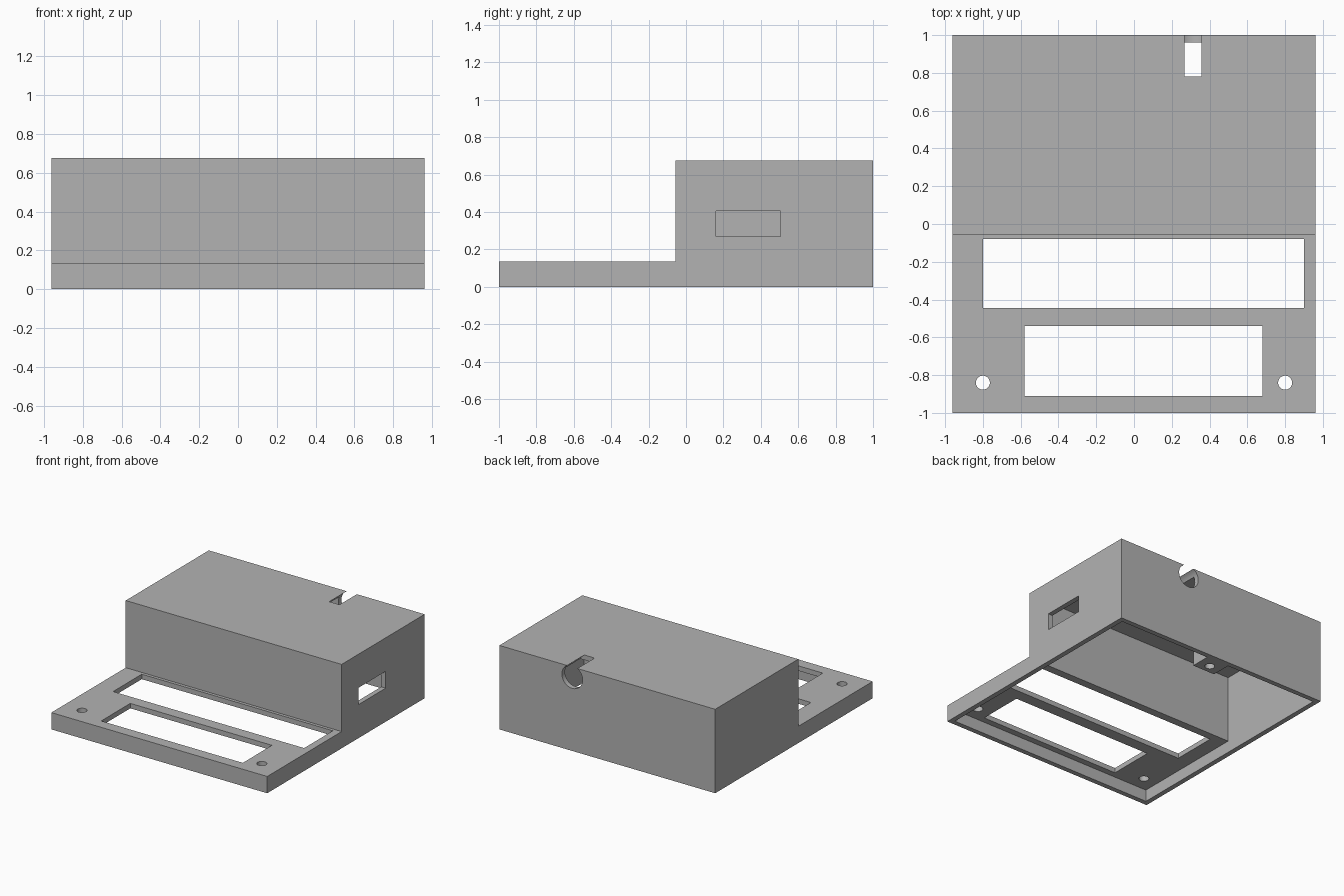
import bpy, bmesh
from mathutils import Matrix, Vector

cube = bpy.data.objects.get("Cube")
if cube:
    bpy.data.objects.remove(cube, do_unlink=True)

HALF_W, LOW, TALL, STEP, WALL = 0.96, 0.135, 0.675, -0.055, 0.04

grey = bpy.data.materials.new("plain grey")
grey.use_nodes = True
grey.diffuse_color = (0.45, 0.45, 0.45, 1)
grey.node_tree.nodes["Principled BSDF"].inputs["Base Color"].default_value = grey.diffuse_color


def finish(name, bm):
    bmesh.ops.recalc_face_normals(bm, faces=bm.faces)
    mesh = bpy.data.meshes.new(name)
    bm.to_mesh(mesh)
    bm.free()
    mesh.materials.append(grey)
    obj = bpy.data.objects.new(name, mesh)
    bpy.context.collection.objects.link(obj)
    return obj


def side_profile(name, points, half_width):
    """Extrude a (y, z) outline across x."""
    bm = bmesh.new()
    face = bm.faces.new([bm.verts.new((-half_width, y, z)) for y, z in points])
    moved = bmesh.ops.extrude_face_region(bm, geom=[face])["geom"]
    verts = [v for v in moved if isinstance(v, bmesh.types.BMVert)]
    bmesh.ops.translate(bm, verts=verts, vec=(2 * half_width, 0, 0))
    return finish(name, bm)


def box(name, low, high):
    low, high = Vector(low), Vector(high)
    bm = bmesh.new()
    bmesh.ops.create_cube(bm, size=1, matrix=Matrix.Translation((low + high) / 2)
                          @ Matrix.Diagonal((*(high - low), 1)))
    return finish(name, bm)


def cylinder(name, centre, radius, length, axis="Z"):
    turn = Matrix.Rotation(1.5707963, 4, "X") if axis == "Y" else Matrix()
    bm = bmesh.new()
    bmesh.ops.create_cone(bm, cap_ends=True, segments=48, radius1=radius, radius2=radius,
                          depth=length, matrix=Matrix.Translation(centre) @ turn)
    return finish(name, bm)


def cut(target, cutter):
    """Subtract the cutter, bake the result and drop the cutter."""
    mod = target.modifiers.new("cut", "BOOLEAN")
    mod.operation, mod.solver, mod.object = "DIFFERENCE", "EXACT", cutter
    bpy.context.view_layer.update()
    evaluated = target.evaluated_get(bpy.context.evaluated_depsgraph_get())
    baked = bpy.data.meshes.new_from_object(evaluated)
    target.modifiers.clear()
    target.data = baked
    bpy.data.objects.remove(cutter, do_unlink=True)


# Stepped shell, hollow and open underneath
case = side_profile("case_shell", [(-1, 0), (1, 0), (1, TALL), (STEP, TALL),
                                   (STEP, LOW), (-1, LOW)], HALF_W)
inner_back, inner_step = 1 - WALL, STEP + WALL
cut(case, side_profile("cavity", [(WALL - 1, -0.1), (inner_back, -0.1),
                                  (inner_back, TALL - WALL), (inner_step, TALL - WALL),
                                  (inner_step, LOW - WALL), (WALL - 1, LOW - WALL)],
                       HALF_W - WALL))

# Two openings in the low deck
cut(case, box("long_opening", (-0.8, -0.445, 0.05), (0.9, -0.08, 0.2)))
cut(case, box("short_opening", (-0.58, -0.91, 0.05), (0.68, -0.54, 0.2)))

# Screw holes in the low deck
for x in (-0.8, 0.8):
    cut(case, cylinder("screw_hole", (x, -0.84, 0.1), 0.037, 0.2))

# Side port and rear cable notch that breaks through the roof
cut(case, box("side_port", (0.85, 0.16, 0.27), (1.05, 0.505, 0.405)))
cut(case, cylinder("cable_notch", (0.312, 0.98, 0.595), 0.092, 0.4, "Y"))

# Rear screw post inside the tall part
post = box("rear_screw_post", (-0.1, 0.8, 0), (0.1, inner_back, TALL - WALL))
cut(post, cylinder("post_hole", (0, 0.87, 0), 0.037, 0.8))

for obj in (case, post):
    bpy.ops.object.select_all(action="DESELECT")
    obj.select_set(True)
    bpy.context.view_layer.objects.active = obj
    bpy.ops.object.shade_smooth_by_angle()
